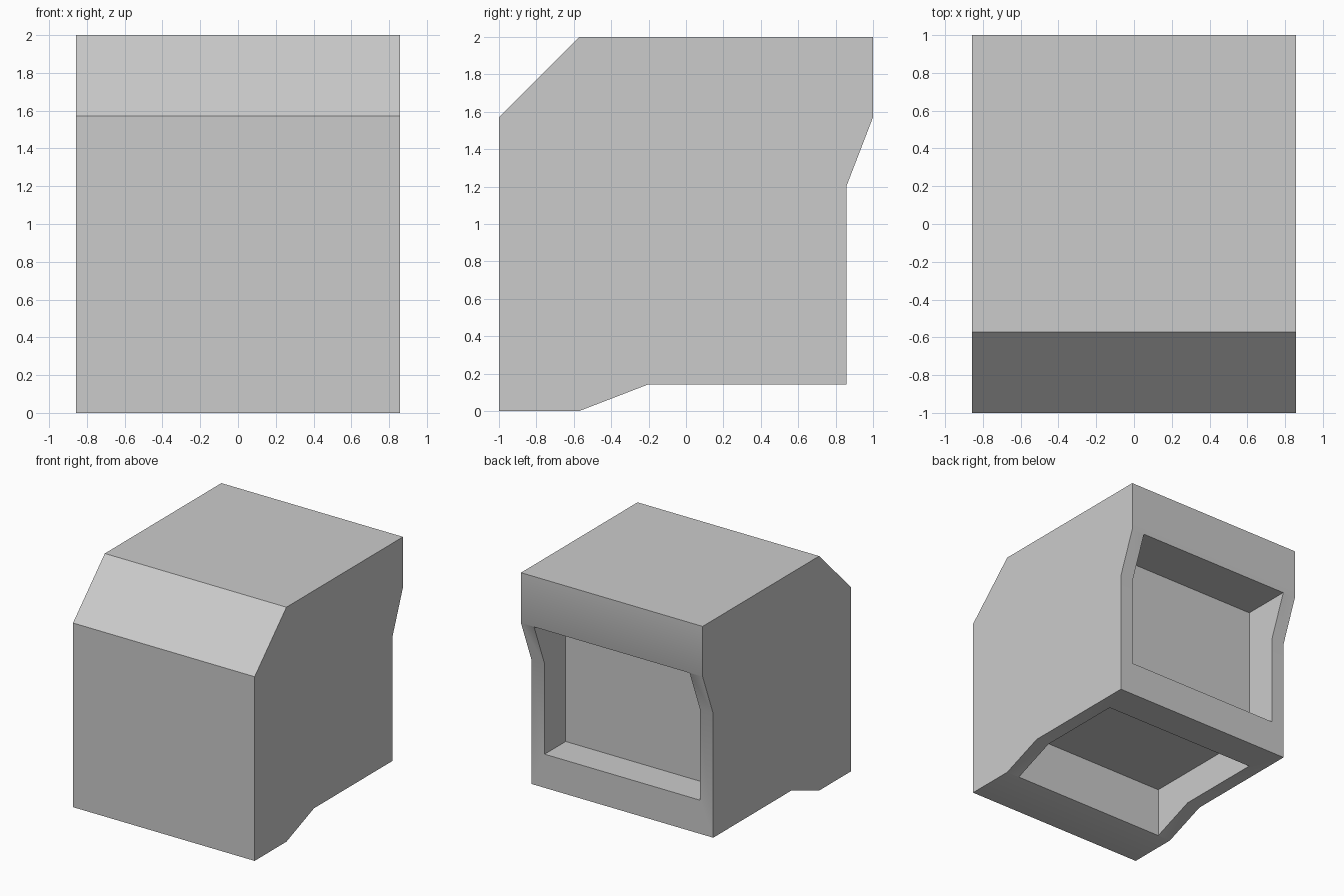
import bpy
import bmesh
import math

HALF_WIDTH = 0.857
RECESS_HALF = 0.734

old = bpy.data.objects.get("Cube")
if old:
    bpy.data.objects.remove(old, do_unlink=True)

grey = bpy.data.materials.new("plain grey")
grey.use_nodes = True
colour = (0.6, 0.6, 0.6, 1)
grey.diffuse_color = colour
grey.node_tree.nodes["Principled BSDF"].inputs["Base Color"].default_value = colour


def prism(name, profile, half):
    """Extrude a (y, z) outline across x, symmetric about the centre."""
    bm = bmesh.new()
    face = bm.faces.new([bm.verts.new((-half, y, z)) for y, z in profile])
    side = bmesh.ops.extrude_face_region(bm, geom=[face])
    verts = [v for v in side["geom"] if isinstance(v, bmesh.types.BMVert)]
    bmesh.ops.translate(bm, verts=verts, vec=(2 * half, 0, 0))
    bmesh.ops.recalc_face_normals(bm, faces=bm.faces)
    mesh = bpy.data.meshes.new(name)
    bm.to_mesh(mesh)
    bm.free()
    mesh.materials.append(grey)
    obj = bpy.data.objects.new(name, mesh)
    bpy.context.collection.objects.link(obj)
    return obj


def rectangle(y0, y1, z0, z1):
    return [(y0, z0), (y1, z0), (y1, z1), (y0, z1)]


# Solid block: chamfered front top edge, stepped back and underside
body = prism("body_block", [
    (-1, 0), (-0.571, 0), (-0.2, 0.143), (0.857, 0.143), (0.857, 1.2),
    (1, 1.571), (1, 2), (-0.571, 2), (-1, 1.571)], HALF_WIDTH)

# Recesses in the back and in the underside, separated by a thin rim
cutters = [
    prism("back_recess_cutter", rectangle(0.573, 1.2, 0.43, 1.57), RECESS_HALF),
    prism("underside_recess_cutter", rectangle(-0.57, 0.57, -0.2, 0.427), RECESS_HALF),
]
bpy.context.view_layer.objects.active = body
for cutter in cutters:
    cut = body.modifiers.new(cutter.name, "BOOLEAN")
    cut.operation = "DIFFERENCE"
    cut.solver = "EXACT"
    cut.object = cutter
    bpy.ops.object.modifier_apply(modifier=cut.name)
    bpy.data.objects.remove(cutter, do_unlink=True)

# Soft shading over the shallow bends, crisp corners elsewhere
bpy.ops.object.select_all(action="DESELECT")
body.select_set(True)
bpy.ops.object.shade_smooth_by_angle(angle=math.radians(30))
